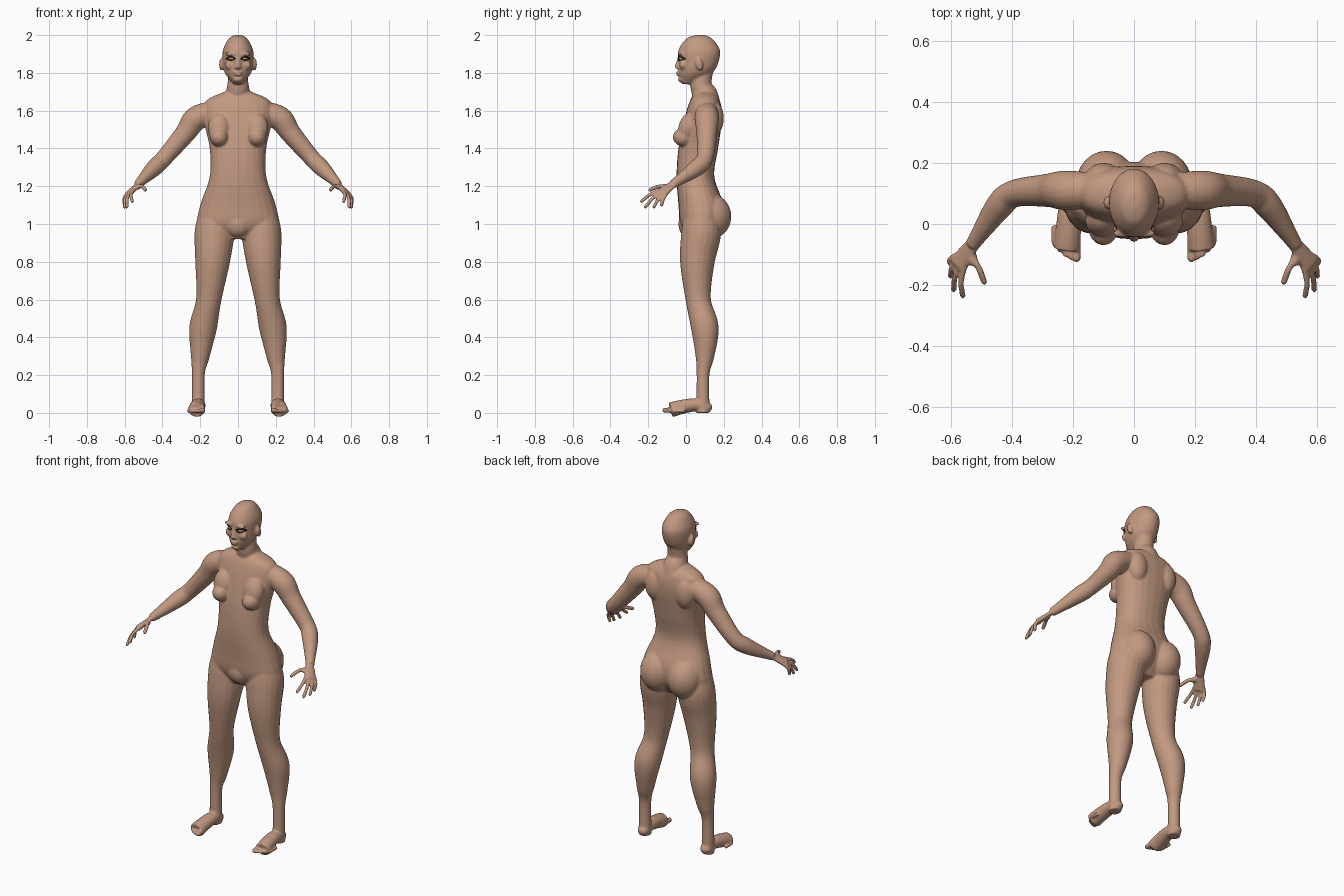
import bpy, bmesh, math
from mathutils import Vector, Matrix

if "Cube" in bpy.data.objects:
    bpy.data.objects.remove(bpy.data.objects["Cube"])

SIDEWAYS = Vector((1, 0, 0))
FORWARD = Vector((0, 1, 0))


def material(name, colour):
    mat = bpy.data.materials.new(name)
    mat.use_nodes = True
    mat.diffuse_color = (*colour, 1)
    shader = mat.node_tree.nodes["Principled BSDF"]
    shader.inputs["Base Color"].default_value = (*colour, 1)
    shader.inputs["Roughness"].default_value = .6
    return mat


def smooth_rows(rows, steps):
    """Catmull-Rom resampling of rows of numbers."""
    result = []
    last = len(rows) - 1
    for i in range(last):
        before, start, end, after = (rows[min(max(i + k, 0), last)] for k in (-1, 0, 1, 2))
        for step in range(steps):
            t = step / steps
            result.append([q + t / 2 * (r - p + t * (2 * p - 5 * q + 4 * r - w + t * (3 * (q - r) + w - p)))
                           for p, q, r, w in zip(before, start, end, after)])
    return result + [list(rows[-1])]


def loft(bm, rings, power=2, sides=24):
    """Skin a list of (center, u axis, v axis) rings and cap both ends."""
    loops = []
    for center, u, v in rings:
        loop = []
        for k in range(sides):
            angle = math.tau * k / sides
            c, s = math.cos(angle), math.sin(angle)
            c = math.copysign(abs(c) ** (2 / power), c)
            s = math.copysign(abs(s) ** (2 / power), s)
            loop.append(bm.verts.new(center + u * c + v * s))
        loops.append(loop)
    for lower, upper in zip(loops, loops[1:]):
        for k in range(sides):
            following = (k + 1) % sides
            bm.faces.new((lower[k], lower[following], upper[following], upper[k]))
    bm.faces.new(reversed(loops[0]))
    bm.faces.new(loops[-1])


def stack(bm, rows, power=2):
    """Level rings on the centre line: height, half width, front, back."""
    rings = []
    for height, half_width, front, back in smooth_rows(rows, steps=6):
        center = Vector((0, (front + back) / 2, height))
        rings.append((center, SIDEWAYS * half_width, FORWARD * (back - front) / 2))
    loft(bm, rings, power)


def tube(bm, rows, side=SIDEWAYS, flat=1, steps=6, sides=20):
    """Rings along a path: x, y, z, radius; flat thins them across the side axis."""
    rows = smooth_rows(rows, steps)
    points = [Vector(row[:3]) for row in rows]
    rings = []
    for i, point in enumerate(points):
        ahead, behind = points[min(i + 1, len(points) - 1)], points[max(i - 1, 0)]
        along = (ahead - behind).normalized()
        u = (side - along * side.dot(along)).normalized()
        radius = rows[i][3]
        rings.append((point, u * radius, along.cross(u) * radius * flat))
    loft(bm, rings, sides=sides)


def ball(bm, center, radii, tilt=0):
    matrix = Matrix.Translation(center) @ Matrix.Rotation(tilt, 4, 'X') @ Matrix.Diagonal((*radii, 1))
    bmesh.ops.create_uvsphere(bm, u_segments=24, v_segments=16, radius=1, matrix=matrix)


def digit(bm, points, radius):
    """A finger or toe with a rounded tip."""
    tube(bm, [(*point, radius) for point in points])
    ball(bm, points[-1], (radius, radius, radius))


def make_mirrored(bm, name, mat):
    bmesh.ops.recalc_face_normals(bm, faces=bm.faces)
    for face in bm.faces:
        face.smooth = True
    mesh = bpy.data.meshes.new(name)
    bm.to_mesh(mesh)
    bm.free()
    mesh.materials.append(mat)
    obj = bpy.data.objects.new(name, mesh)
    bpy.context.collection.objects.link(obj)
    mirror = obj.modifiers.new("Mirror", 'MIRROR')
    mirror.use_mirror_merge = False
    return obj


skin = material("skin", (.54, .32, .22))
black = material("lash_black", (.01, .01, .01))

bm = bmesh.new()

# torso
stack(bm, [(1.7, .07, .05, .14), (1.65, .17, .02, .18), (1.55, .18, -.01, .19), (1.4, .15, -.04, .17),
           (1.25, .15, -.05, .15), (1.1, .2, -.04, .2), (1, .21, -.03, .19), (.92, .12, .01, .13)], power=2.3)

# chest, shoulder blades, buttocks and lower belly
ball(bm, (.1, -.01, 1.46), (.05, .06, .05))
ball(bm, (.1, .01, 1.51), (.06, .05, .08), tilt=-.25)
ball(bm, (.1, .15, 1.56), (.06, .05, .09))
ball(bm, (.09, .13, 1.04), (.1, .11, .12))
ball(bm, (0, .01, 1), (.07, .05, .07))

# neck
tube(bm, [(0, .1, 1.84, .05), (0, .08, 1.74, .056), (0, .1, 1.68, .07), (0, .1, 1.62, .09)])

# head
stack(bm, [(2, .02, .05, .1), (1.98, .05, 0, .14), (1.92, .08, -.04, .18), (1.85, .08, -.04, .17),
           (1.8, .07, -.04, .14), (1.76, .04, -.03, .08), (1.74, .02, -.02, .04)])

# nose and nostrils
tube(bm, [(0, -.03, 1.89, .01), (0, -.05, 1.83, .012)])
ball(bm, (0, -.045, 1.83), (.02, .012, .01))

# brow, eye, cheek, lips, chin and ear
ball(bm, (.035, -.03, 1.9), (.035, .015, .01))
ball(bm, (.035, -.025, 1.875), (.016, .015, .012))
ball(bm, (.04, -.015, 1.84), (.03, .02, .025))
for height, width in ((1.803, .025), (1.79, .02)):
    ball(bm, (0, -.04, height), (width, .012, .006))
ball(bm, (0, -.025, 1.766), (.025, .018, .016))
ball(bm, (.088, .07, 1.845), (.012, .02, .034), tilt=.2)

# leg
tube(bm, [(.12, .08, 1.05, .09), (.125, .08, .95, .105), (.135, .06, .8, .092), (.155, .065, .6, .067),
          (.185, .1, .45, .073), (.2, .1, .3, .05), (.21, .09, .2, .034), (.21, .09, 0, .036)])

# foot
tube(bm, [(.208, .12, .03, .026), (.21, .05, .042, .038), (.215, -.02, .032, .042), (.22, -.08, .016, .045)],
     flat=.9)
ball(bm, (.209, .1, .03), (.034, .04, .03))

# toes fan back from the big toe
for i in range(5):
    radius = .01 if i else .014
    tip = Vector((.188 + .018 * i, .003 * i * i - .112, radius))
    digit(bm, [tip + FORWARD * .06, tip], radius)

# arm
wrist = Vector((.53, -.07, 1.21))
tube(bm, [(.11, .11, 1.6, .055), (.22, .11, 1.56, .065), (.28, .11, 1.48, .055), (.39, .1, 1.35, .045),
          (.44, .06, 1.3, .045), (.51, -.04, 1.23, .028), (*wrist, .024)])

# palm
index_knuckle, little_knuckle = Vector((.56, -.16, 1.17)), Vector((.595, -.11, 1.15))
across = index_knuckle - little_knuckle
palm_end = index_knuckle.lerp(little_knuckle, .5)
tube(bm, [(*wrist, .026), (*wrist.lerp(palm_end, .5), .032), (*palm_end, .037)], side=across, flat=.45)

# fingers bend slightly outward at the middle joint
tips = [(.56, -.235, 1.12), (.59, -.215, 1.09), (.6, -.17, 1.09), (.6, -.13, 1.1)]
for i, tip in enumerate(map(Vector, tips)):
    knuckle = index_knuckle.lerp(little_knuckle, i / 3)
    bend = knuckle.lerp(tip, .5) + Vector((.006, 0, .006))
    digit(bm, [knuckle.lerp(wrist, .3), knuckle, bend, tip], radius=.01)

# thumb
thumb_tip = Vector((.49, -.19, 1.18))
thumb_root = wrist.lerp(palm_end, .3)
thumb_joint = Vector((.51, -.14, 1.2))
digit(bm, [thumb_root, thumb_joint, thumb_tip], radius=.011)
ball(bm, thumb_root.lerp(thumb_joint, .5), (.016, .025, .015))

# blend everything into one continuous skin
body = make_mirrored(bm, "body", skin)
remesh = body.modifiers.new("Blend", 'REMESH')
remesh.mode = 'VOXEL'
remesh.voxel_size = .005
remesh.use_smooth_shade = True
relax = body.modifiers.new("Relax", 'SMOOTH')
relax.factor, relax.iterations = .5, 10

# eyelashes laid on the face surface
bpy.context.view_layer.update()
surface = body.evaluated_get(bpy.context.evaluated_depsgraph_get())


def on_face(x, z):
    hit, spot, normal, face = surface.ray_cast(Vector((x, -1, z)), FORWARD)
    return Vector((x, spot.y if hit else -.04, z))


bm = bmesh.new()
for rise, thickness in ((.01, .003), (-.007, .002)):
    lid = []
    for k in range(9):
        t = k / 8
        root = on_face(.015 + .046 * t, 1.875 + rise * math.sin(math.pi * t))
        lid.append((*root, thickness))
        lash_end = root + Vector((.006 * (t - .3), -.005, rise * .7))
        tube(bm, [(*root, .0015), (*lash_end, .0005)], steps=2, sides=6)
    tube(bm, lid, side=Vector((0, 0, 1)), steps=2, sides=8)
make_mirrored(bm, "eyelashes", black)
